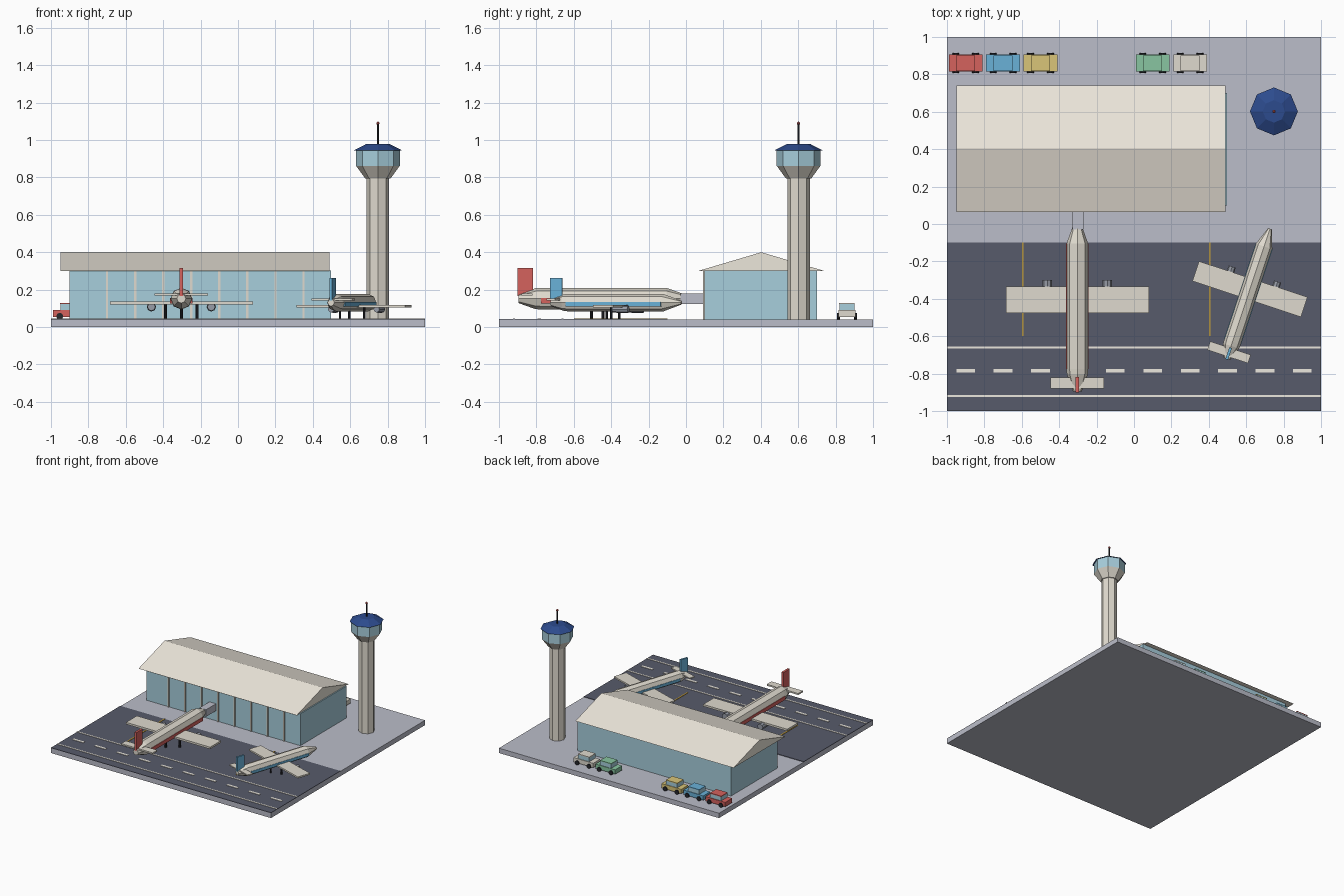
import bpy, bmesh, math
from mathutils import Matrix, Vector

if "Cube" in bpy.data.objects:
    bpy.data.objects.remove(bpy.data.objects["Cube"])


def mat(name, r, g, b):
    lin = lambda v: (v / 255) ** 2.2
    m = bpy.data.materials.new(name)
    m.diffuse_color = (lin(r), lin(g), lin(b), 1)
    m.use_nodes = True
    m.node_tree.nodes["Principled BSDF"].inputs["Base Color"].default_value = m.diffuse_color
    return m


CONCRETE = mat("concrete", 186, 188, 200)
ASPHALT = mat("asphalt", 88, 91, 106)
WHITE = mat("white_paint", 236, 232, 222)
YELLOW = mat("yellow_paint", 200, 160, 60)
GLASS = mat("glass", 166, 205, 219)
CREAM = mat("cream", 236, 230, 218)
SHELL = mat("shell", 222, 217, 205)
NAVY = mat("navy", 48, 76, 140)
METAL = mat("metal", 150, 155, 166)
DARK = mat("dark", 42, 43, 48)
RED = mat("red", 212, 98, 94)
BLUE = mat("blue", 105, 175, 214)
GOLD = mat("gold", 217, 196, 120)
GREEN = mat("green", 135, 196, 160)
I = Matrix.Identity(4)


def finish(name, bm, material, m=I):
    bmesh.ops.recalc_face_normals(bm, faces=bm.faces)
    me = bpy.data.meshes.new(name)
    bm.to_mesh(me)
    bm.free()
    me.materials.append(material)
    ob = bpy.data.objects.new(name, me)
    ob.matrix_world = m
    bpy.context.collection.objects.link(ob)
    return ob


def box(name, x, y, z, material, m=I):
    """Box from (min, max) pairs on each axis."""
    bm = bmesh.new()
    bmesh.ops.create_cube(bm, size=1)
    for v in bm.verts:
        v.co = Vector([(a + b) / 2 + c * (b - a) for (a, b), c in zip((x, y, z), v.co)])
    return finish(name, bm, material, m)


def loft(name, centre, profile, material, n=8, axis="z", m=I):
    """Stack of n-sided rings, profile = (position along axis, radius)."""
    bm = bmesh.new()
    rings = []
    for p, r in profile:
        ring = []
        for i in range(n):
            a = 2 * math.pi * i / n
            c, s = r * math.cos(a), r * math.sin(a)
            ring.append(bm.verts.new(Vector(centre) + Vector((c, s, p) if axis == "z" else (c, p, s))))
        rings.append(ring)
    for a, b in zip(rings, rings[1:]):
        for i in range(n):
            bm.faces.new((a[i], a[(i + 1) % n], b[(i + 1) % n], b[i]))
    bm.faces.new(rings[0])
    bm.faces.new(rings[-1])
    return finish(name, bm, material, m)


# Ground, apron and painted markings
box("ground_slab", (-1, 1), (-1, 1), (0, 0.04), CONCRETE)
box("apron", (-1, 1), (-1, -0.1), (0.04, 0.044), ASPHALT)
for y in (-0.92, -0.66):
    box("runway_edge_line", (-1, 1), (y - 0.006, y + 0.006), (0.043, 0.047), WHITE)
for i in range(10):
    x = -0.9 + 0.2 * i
    box("runway_dash", (x - 0.05, x + 0.05), (-0.795, -0.775), (0.043, 0.047), WHITE)
for x in (-0.595, 0.405):
    box("stand_line", (x - 0.005, x + 0.005), (-0.6, -0.1), (0.043, 0.047), YELLOW)

# Terminal with gable roof, mullions and jet bridge
box("terminal_hall", (-0.9, 0.497), (0.1, 0.7), (0.04, 0.302), GLASS)
bm = bmesh.new()
gable = [bm.verts.new((-0.95, y, z)) for y, z in ((0.065, 0.3), (0.74, 0.3), (0.4025, 0.4))]
face = bm.faces.new(gable)
ext = bmesh.ops.extrude_face_region(bm, geom=[face], use_keep_orig=True)
bmesh.ops.translate(bm, vec=(1.438, 0, 0), verts=[v for v in ext["geom"] if isinstance(v, bmesh.types.BMVert)])
finish("terminal_roof", bm, CREAM)
for i in range(8):
    x = -0.7 + 0.15 * i
    box("mullion", (x - 0.006, x + 0.006), (0.092, 0.102), (0.04, 0.3), SHELL)
box("jet_bridge", (-0.33, -0.27), (-0.03, 0.11), (0.122, 0.18), CONCRETE)

# Control tower
T = (0.748, 0.602, 0)
loft("tower_shaft", T, [(0.04, 0.06), (0.8, 0.06)], SHELL)
loft("tower_neck", T, [(0.795, 0.068), (0.862, 0.117)], SHELL)
loft("tower_cab", T, [(0.862, 0.117), (0.948, 0.117)], GLASS)
loft("tower_roof", T, [(0.945, 0.128), (0.98, 0.06)], NAVY)
loft("tower_antenna", T, [(0.975, 0.006), (1.085, 0.006)], DARK, 6)
bm = bmesh.new()
bmesh.ops.create_icosphere(bm, subdivisions=1, radius=0.01, matrix=Matrix.Translation((T[0], T[1], 1.089)))
finish("antenna_light", bm, RED)


def plane(x, y, angle, scale, livery):
    """Airliner heading +y, origin on the ground below the wing centre."""
    m = Matrix.Translation((x, y, 0.044)) @ Matrix.Rotation(angle, 4, "Z") @ Matrix.Scale(scale, 4)
    zc = 0.108
    loft("fuselage", (0, 0, zc),
         [(-0.49, 0.024), (-0.4, 0.056), (-0.37, 0.058), (0.3, 0.058), (0.425, 0.013)], SHELL, axis="y", m=m)
    box("livery_stripe", (-0.06, 0.06), (-0.37, 0.3), (zc - 0.026, zc + 0.004), livery, m)
    box("wing", (-0.382, 0.382), (-0.07, 0.07), (zc - 0.032, zc - 0.016), SHELL, m)
    box("tailplane", (-0.143, 0.143), (-0.475, -0.415), (zc + 0.016, zc + 0.028), SHELL, m)
    box("tail_fin", (-0.009, 0.009), (-0.495, -0.413), (zc + 0.015, zc + 0.165), livery, m)
    for s in (-1, 1):
        loft("engine", (s * 0.16, 0, zc - 0.044), [(-0.005, 0.021), (0.04, 0.025), (0.105, 0.025)],
             METAL, axis="y", m=m)
    for gx, gy in ((0, -0.1), (-0.085, -0.04), (0.085, -0.04)):
        loft("landing_gear", (gx, gy, 0), [(0, 0.008), (zc - 0.025, 0.008)], DARK, m=m)


plane(-0.303, -0.405, 0, 1, RED)
plane(0.62, -0.348, math.radians(-18.3), 0.8, BLUE)


def car(x, y, paint):
    m = Matrix.Translation((x, y, 0.04))
    box("car_body", (-0.09, 0.09), (-0.045, 0.045), (0.014, 0.05), paint, m)
    box("car_windows", (-0.05, 0.05), (-0.04, 0.04), (0.05, 0.082), GLASS, m)
    box("car_roof", (-0.051, 0.051), (-0.041, 0.041), (0.082, 0.089), paint, m)
    for sx in (-1, 1):
        for sy in (-1, 1):
            loft("car_wheel", (sx * 0.053, sy * 0.045, 0.018), [(-0.008, 0.018), (0.008, 0.018)],
                 DARK, 10, "y", m)


# Parked cars
for cx, paint in ((-0.9, RED), (-0.7, BLUE), (-0.5, GOLD), (0.1, GREEN), (0.3, SHELL)):
    car(cx, 0.86, paint)
